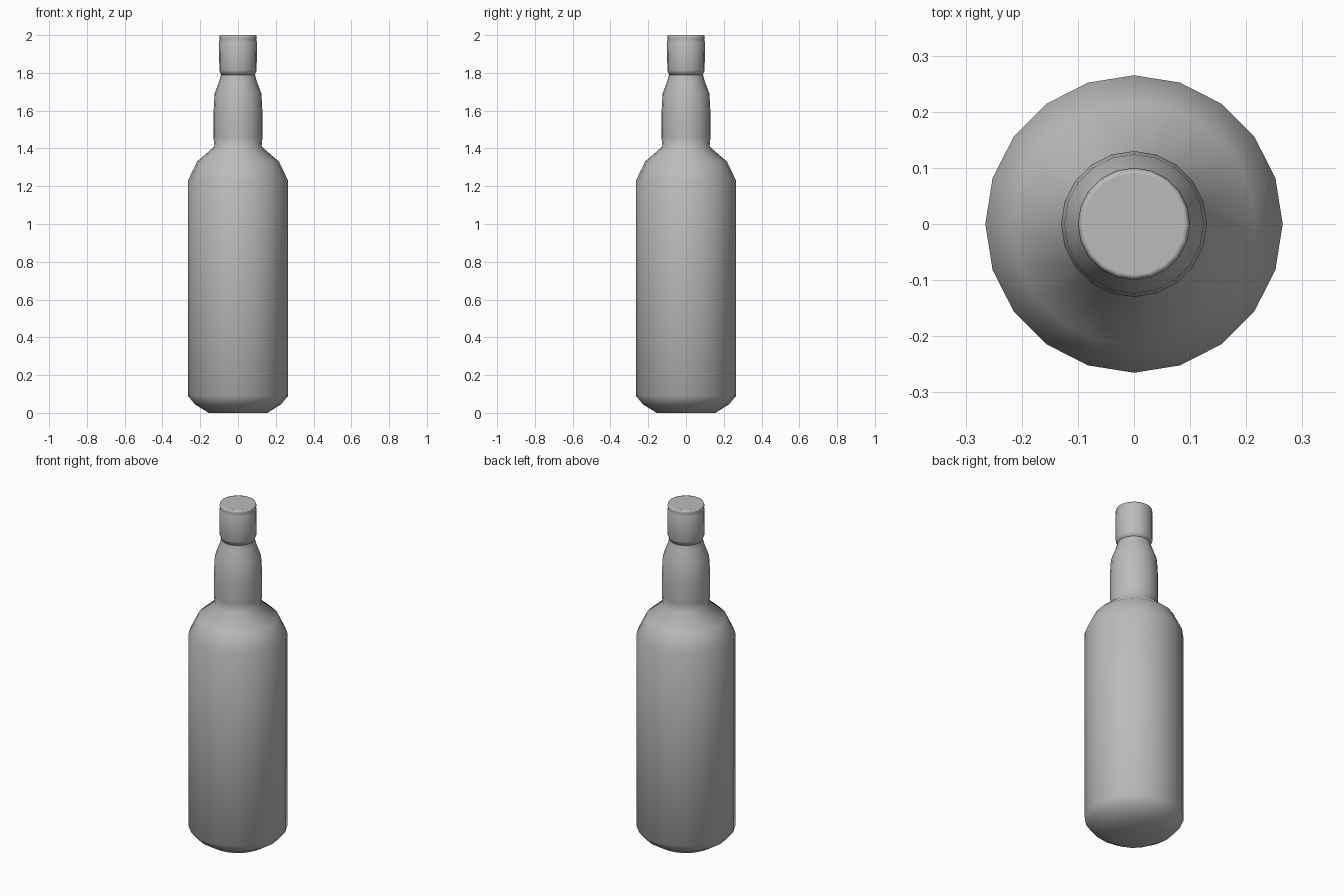
import bpy
import bmesh
from math import tau
from mathutils import Matrix, Vector

SIDES = 20

cube = bpy.data.objects.get("Cube")
if cube:
    bpy.data.objects.remove(cube)


def make_material(name, colour):
    mat = bpy.data.materials.new(name)
    mat.use_nodes = True
    mat.diffuse_color = colour
    mat.node_tree.nodes["Principled BSDF"].inputs["Base Color"].default_value = colour
    return mat


def lathe(name, profile, mat):
    """Spin a (radius, height) profile that starts and ends on the axis."""
    bm = bmesh.new()
    verts = [bm.verts.new((r, 0, z)) for r, z in profile]
    edges = [bm.edges.new(pair) for pair in zip(verts, verts[1:])]
    bmesh.ops.spin(bm, geom=verts + edges, cent=(0, 0, 0), axis=(0, 0, 1),
                   angle=tau, steps=SIDES, use_duplicate=False)
    bmesh.ops.remove_doubles(bm, verts=bm.verts, dist=0.0005)
    bmesh.ops.recalc_face_normals(bm, faces=bm.faces)
    for face in bm.faces:
        face.smooth = True
    mesh = bpy.data.meshes.new(name)
    bm.to_mesh(mesh)
    bm.free()
    mesh.materials.append(mat)
    obj = bpy.data.objects.new(name, mesh)
    bpy.context.collection.objects.link(obj)
    return obj


grey = make_material("plain grey", (0.5, 0.5, 0.5, 1))

# Body: chamfered base, straight wall, sloping shoulder, bulged neck
lathe("bottle", [
    (0, 0), (0.155, 0), (0.228, 0.045), (0.265, 0.09),
    (0.265, 1.23), (0.217, 1.33), (0.125, 1.41),
    (0.13, 1.46), (0.13, 1.58), (0.124, 1.69), (0.098, 1.76),
    (0.09, 1.79), (0.09, 1.81), (0, 1.81),
], grey)

# Cap: rolled lower edge, thin groove under the top rim
lathe("cap", [
    (0, 1.79), (0.09, 1.79), (0.099, 1.815), (0.1, 1.965), (0.096, 1.975),
    (0.1, 1.985), (0.096, 2.0), (0.09, 2.0), (0, 2.0),
], grey)
